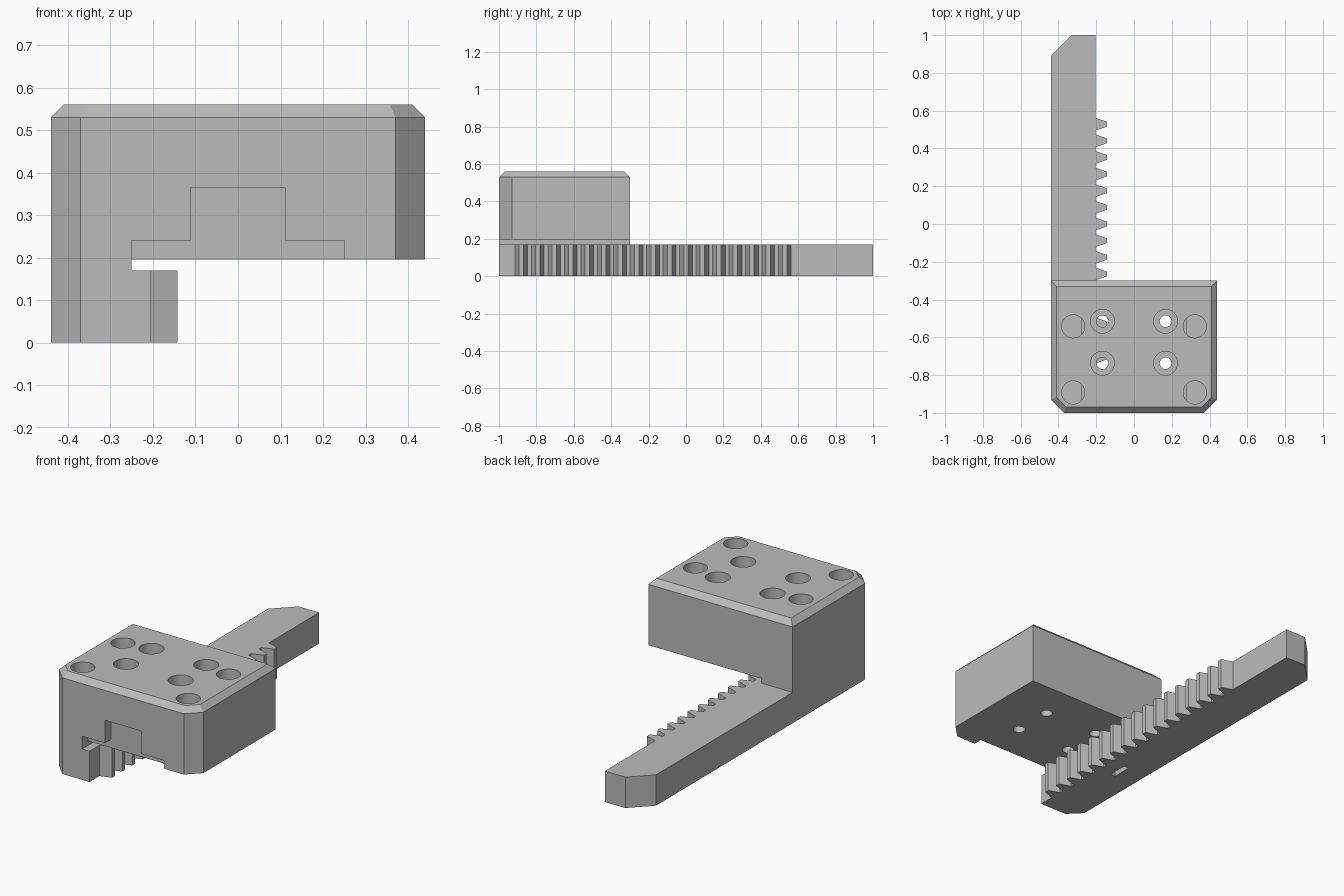
import bpy, bmesh, math
from mathutils import Matrix

if "Cube" in bpy.data.objects:
    bpy.data.objects.remove(bpy.data.objects["Cube"])

grey = bpy.data.materials.new("plain grey")
grey.use_nodes = True
grey.diffuse_color = (0.5, 0.5, 0.5, 1)
grey.node_tree.nodes["Principled BSDF"].inputs["Base Color"].default_value = (0.5, 0.5, 0.5, 1)

HALF = 0.44            # half width of the block
FRONT, BACK = -1.0, -0.3
CORNER = 0.07          # vertical front chamfer
RACK_TOP, BLOCK_BASE, BLOCK_TOP = 0.17, 0.195, 0.56


def prism(name, outline, z0, z1, top_bevel=0):
    """Extrude a counter-clockwise outline from z0 to z1."""
    bm = bmesh.new()
    base = bm.faces.new([bm.verts.new((x, y, z0)) for x, y in outline])
    top = bmesh.ops.extrude_face_region(bm, geom=[base])["geom"]
    for v in top:
        if isinstance(v, bmesh.types.BMVert):
            v.co.z = z1
    bmesh.ops.recalc_face_normals(bm, faces=bm.faces)
    if top_bevel:
        rim = [e for e in bm.edges if all(v.co.z > z1 - 1e-5 for v in e.verts)]
        bmesh.ops.bevel(bm, geom=rim, offset=top_bevel, segments=1,
                        affect='EDGES', profile=0.5)
    mesh = bpy.data.meshes.new(name)
    bm.to_mesh(mesh)
    bm.free()
    mesh.materials.append(grey)
    obj = bpy.data.objects.new(name, mesh)
    bpy.context.collection.objects.link(obj)
    return obj


def circle(cx, cy, r, n=32):
    return [(cx + r * math.cos(math.tau * i / n), cy + r * math.sin(math.tau * i / n))
            for i in range(n)]


def rect(x0, x1, y0, y1):
    return [(x0, y0), (x1, y0), (x1, y1), (x0, y1)]


def cut(target, cutter):
    cutter.hide_render = True
    bpy.context.view_layer.objects.active = target
    mod = target.modifiers.new("cut", 'BOOLEAN')
    mod.operation, mod.solver, mod.object = 'DIFFERENCE', 'EXACT', cutter
    bpy.ops.object.modifier_apply(modifier=mod.name)
    bpy.data.objects.remove(cutter)


# Carriage block with chamfered front corners and a bevelled top rim
block = prism("carriage_block",
              [(-HALF, FRONT + CORNER), (-HALF + CORNER, FRONT),
               (HALF - CORNER, FRONT), (HALF, FRONT + CORNER),
               (HALF, BACK), (-HALF, BACK)],
              BLOCK_BASE, BLOCK_TOP, top_bevel=0.03)

# Stepped shallow recess in the front
cut(block, prism("recess_wide", rect(-0.25, 0.25, -1.1, -0.95), 0.1, 0.24))
cut(block, prism("recess_tall", rect(-0.11, 0.11, -1.1, -0.95), 0.1, 0.365))

# Counterbored screw holes and blind corner holes with a stepped floor
for side in (-1, 1):
    for y in (-0.515, -0.737):
        cut(block, prism("counterbore", circle(side * 0.167, y, 0.063), 0.38, 0.7))
        cut(block, prism("screw_hole", circle(side * 0.167, y, 0.031), 0.1, 0.7))
    for y in (-0.542, -0.892):
        ring = circle(side * 0.322, y, 0.061)
        cut(block, prism("corner_hole", ring, 0.36, 0.7))
        crescent = [p for p in ring if abs(p[0]) > 0.276]
        cut(block, prism("corner_hole_step", crescent, 0.33, 0.5))

# Toothed rack: straight bar with trapezoid teeth along its +x side
ROOT, TIP, PITCH = -0.205, -0.142, 0.0881
outline = [(-HALF, FRONT + CORNER), (-HALF + CORNER, FRONT), (ROOT, FRONT)]
for i in range(17):
    y = -0.881 + i * PITCH
    outline += [(ROOT, y - 0.034), (TIP, y - 0.012), (TIP, y + 0.012), (ROOT, y + 0.034)]
outline += [(ROOT, 1), (-0.33, 1), (-HALF, 0.89)]
rack = prism("toothed_rack", outline, 0, RACK_TOP)
cut(rack, prism("underside_slot", rect(-0.315, -0.285, -0.53, -0.42), -0.1, 0.06))

# Web joining the rack to the block
prism("joining_web",
      [(-HALF, FRONT + CORNER), (-HALF + CORNER, FRONT), (-0.25, FRONT),
       (-0.25, BACK), (-HALF, BACK)], RACK_TOP, BLOCK_BASE)

# Smooth the round hole walls, keep every other edge sharp
bpy.ops.object.select_all(action='DESELECT')
block.select_set(True)
bpy.context.view_layer.objects.active = block
bpy.ops.object.shade_smooth_by_angle(angle=math.radians(25))
